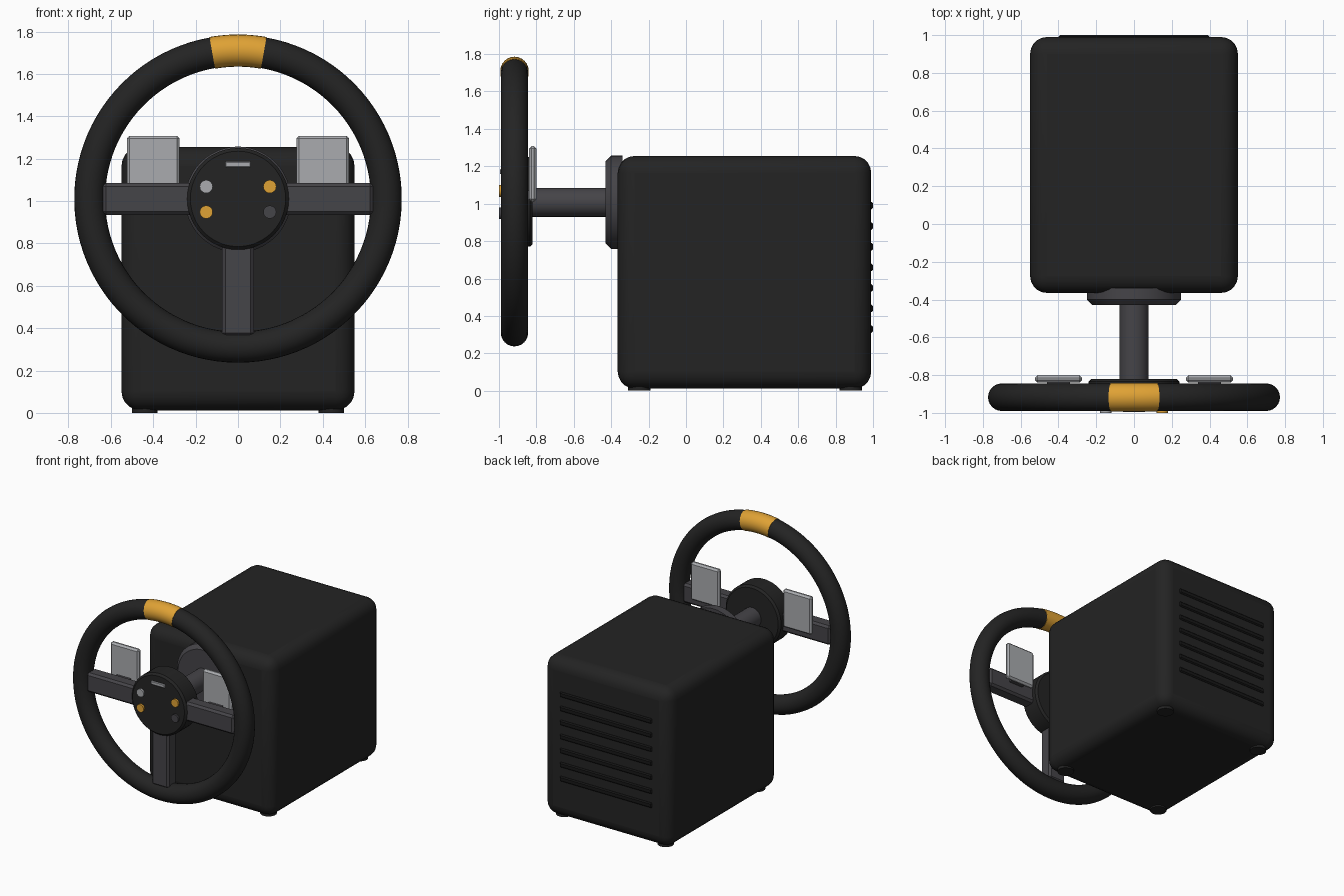
import bpy, bmesh, math
from mathutils import Matrix, Vector

cube = bpy.data.objects.get("Cube")
if cube:
    bpy.data.objects.remove(cube)


def material(name, r, g, b):
    m = bpy.data.materials.new(name)
    m.use_nodes = True
    m.diffuse_color = (r, g, b, 1)
    m.node_tree.nodes["Principled BSDF"].inputs["Base Color"].default_value = (r, g, b, 1)
    return m


black = material("black plastic", 0.017, 0.017, 0.017)
dark = material("vent black", 0.009, 0.009, 0.009)
grey = material("dark grey metal", 0.06, 0.058, 0.065)
silver = material("silver", 0.40, 0.41, 0.43)
orange = material("amber", 0.74, 0.36, 0.035)

WHEEL_Z = 1.01
WHEEL_Y = -0.917


def finish(bm, name, mat, bevel=0, segments=1, smooth=True):
    bmesh.ops.recalc_face_normals(bm, faces=bm.faces[:])
    me = bpy.data.meshes.new(name)
    bm.to_mesh(me)
    bm.free()
    me.materials.append(mat)
    ob = bpy.data.objects.new(name, me)
    bpy.context.collection.objects.link(ob)
    if bevel:
        mod = ob.modifiers.new("edge", "BEVEL")
        mod.width = bevel
        mod.segments = segments
        mod.limit_method = "ANGLE"
    if smooth:
        bpy.ops.object.select_all(action="DESELECT")
        ob.select_set(True)
        bpy.context.view_layer.objects.active = ob
        bpy.ops.object.shade_smooth_by_angle(angle=math.radians(35))
    return ob


def box(name, mat, low, high, bevel=0, segments=1):
    low, high = Vector(low), Vector(high)
    bm = bmesh.new()
    bmesh.ops.create_cube(bm, size=1, matrix=Matrix.Translation((low + high) / 2)
                          @ Matrix.Diagonal((*(high - low), 1)))
    return finish(bm, name, mat, bevel, segments, segments > 1)


def lathe_y(name, mat, x, z, profile, sides=48):
    """Closed round part about an axis along y, from (radius, y) points."""
    bm = bmesh.new()
    rings = []
    for r, y in profile:
        angles = [math.tau * i / sides for i in range(sides)]
        rings.append([bm.verts.new((x + r * math.cos(a), y, z + r * math.sin(a))) for a in angles])
    for a, b in zip(rings, rings[1:]):
        for i in range(sides):
            j = (i + 1) % sides
            bm.faces.new((a[i], a[j], b[j], b[i]))
    bm.faces.new(rings[0])
    bm.faces.new(rings[-1])
    return finish(bm, name, mat)


def rim_arc(name, mat, start, end, tube, steps, sides=24):
    """Part of the wheel rim between two angles in degrees."""
    bm = bmesh.new()
    rings = []
    for i in range(steps + 1):
        a = math.radians(start + (end - start) * i / steps)
        ring = []
        for k in range(sides):
            t = math.tau * k / sides
            r = 0.70 + tube * math.cos(t)
            ring.append(bm.verts.new((r * math.cos(a), WHEEL_Y + tube * math.sin(t),
                                      WHEEL_Z + r * math.sin(a))))
        rings.append(ring)
    for a, b in zip(rings, rings[1:]):
        for k in range(sides):
            n = (k + 1) % sides
            bm.faces.new((a[k], a[n], b[n], b[k]))
    bm.faces.new(rings[0])
    bm.faces.new(rings[-1])
    return finish(bm, name, mat)


# Motor housing with feet and rear vent ribs
box("housing", black, (-0.55, -0.365, 0.012), (0.55, 0.99, 1.255), 0.09, 5)
for x in (-0.44, 0.44):
    for y in (-0.25, 0.88):
        bm = bmesh.new()
        bmesh.ops.create_cone(bm, cap_ends=True, segments=24, radius1=0.06, radius2=0.06,
                              depth=0.05, matrix=Matrix.Translation((x, y, 0.025)))
        finish(bm, "foot", black)
for i in range(7):
    z = 0.33 + 0.11 * i
    box("vent_rib", dark, (-0.40, 0.97, z - 0.02), (0.40, 1.0, z + 0.02), 0.008)

# Steering column
lathe_y("column_flange", grey, 0, WHEEL_Z - 0.003,
        [(0.22, -0.43), (0.25, -0.40), (0.25, -0.34)])
lathe_y("column_shaft", grey, 0, WHEEL_Z - 0.003, [(0.077, -0.86), (0.077, -0.40)], 32)

# Wheel rim with centre marker
rim_arc("rim", black, 100, 440, 0.073, 96)
rim_arc("rim_marker", orange, 80, 100, 0.076, 10)

# Hub and spokes
lathe_y("hub", black, 0, WHEEL_Z,
        [(0.225, -0.985), (0.24, -0.97), (0.24, -0.835), (0.225, -0.82)])
for side in (-1, 1):
    x0, x1 = sorted((side * 0.15, side * 0.64))
    box("side_spoke", grey, (x0, -0.97, 0.935), (x1, -0.865, 1.085), 0.016)
    # Shift paddle behind each side spoke
    x0, x1 = sorted((side * 0.275, side * 0.525))
    box("shift_paddle", silver, (x0, -0.84, 1.01), (x1, -0.80, 1.308), 0.014)
    x0, x1 = sorted((side * 0.34, side * 0.46))
    box("paddle_mount", grey, (x0, -0.88, 1.02), (x1, -0.82, 1.07))
box("lower_spoke", grey, (-0.075, -0.97, 0.36), (0.075, -0.865, 0.86), 0.016)

# Buttons and status light
for x, z, mat in ((-0.15, 1.068, silver), (0.15, 1.068, orange),
                  (-0.15, 0.948, orange), (0.15, 0.948, grey)):
    lathe_y("button", mat, x, z, [(0.031, -1.0), (0.031, -0.97)], 16)
box("status_light", silver, (-0.06, -0.995, 1.158), (0.06, -0.97, 1.186), 0.004)
